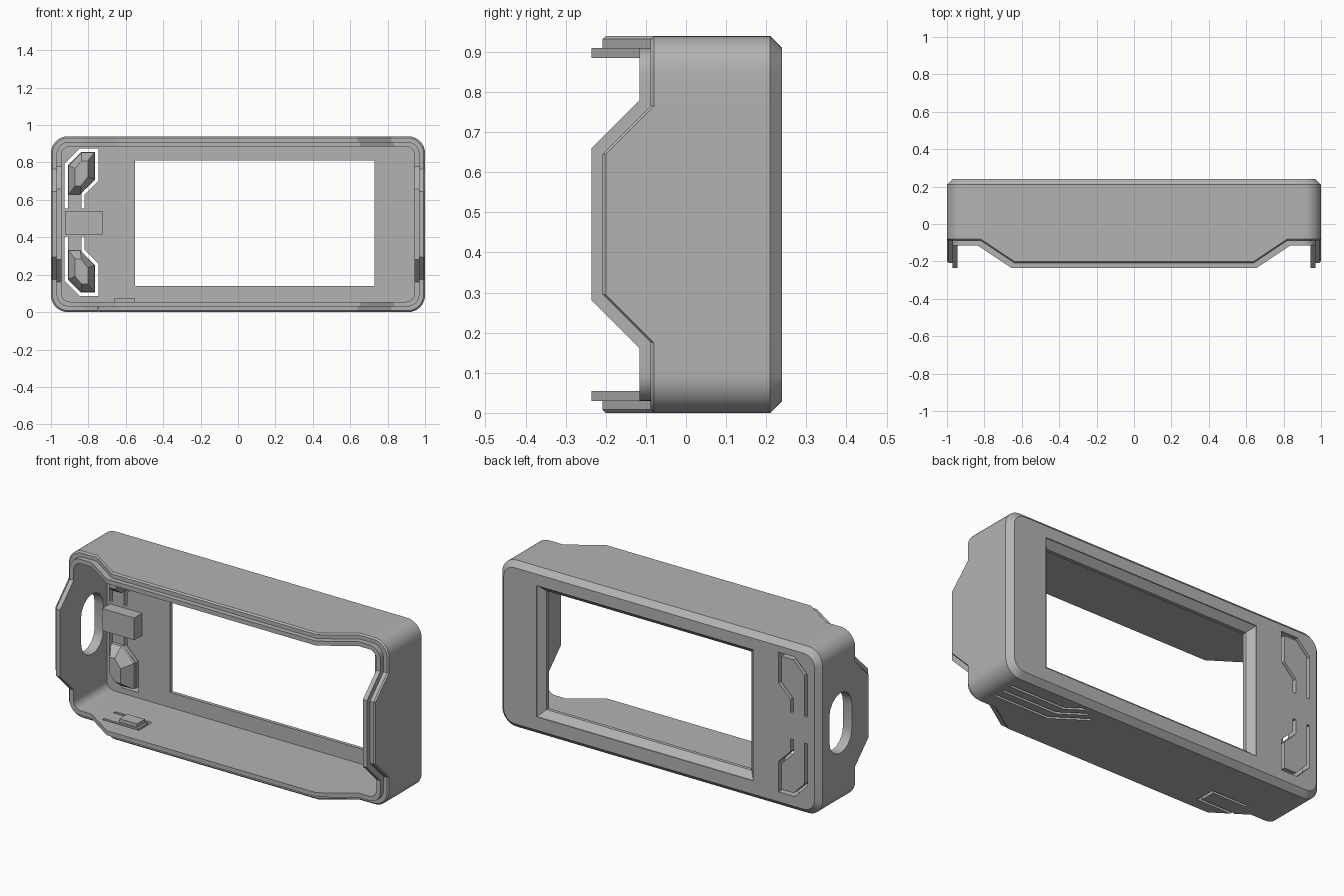
import bpy, bmesh, math
from mathutils import Vector

if "Cube" in bpy.data.objects:
    bpy.data.objects.remove(bpy.data.objects["Cube"], do_unlink=True)

MID = 0.47          # middle height of the case
grey = bpy.data.materials.new("mid_grey")
grey.use_nodes = True
grey.diffuse_color = (0.45, 0.45, 0.45, 1)
grey.node_tree.nodes["Principled BSDF"].inputs["Base Color"].default_value = grey.diffuse_color


def loft(name, loops):
    """Closed solid through matching loops of points."""
    bm = bmesh.new()
    rings = [[bm.verts.new(p) for p in loop] for loop in loops]
    n = len(rings[0])
    for a, b in zip(rings, rings[1:]):
        for i in range(n):
            j = (i + 1) % n
            bm.faces.new((a[i], a[j], b[j], b[i]))
    bm.faces.new(rings[0])
    bm.faces.new(rings[-1])
    bmesh.ops.recalc_face_normals(bm, faces=bm.faces)
    mesh = bpy.data.meshes.new(name)
    bm.to_mesh(mesh)
    bm.free()
    mesh.materials.append(grey)
    obj = bpy.data.objects.new(name, mesh)
    bpy.context.collection.objects.link(obj)
    return obj


def ramp(v, low, high):
    return min(1, max(0, (high - v) / (high - low)))


def ring(inset, y=None, rim=0, shift=0):
    """Rounded rectangle; without y it follows the stepped front rim."""
    hx, hz, r = 1 - inset, MID - inset, 0.09 - inset * 0.8
    bx = [0.64 + shift, 0.82 + shift]
    bz = [0.175 + shift, 0.295 + shift]
    pts = []
    for k, (sx, sz) in enumerate([(1, 1), (-1, 1), (-1, -1), (1, -1)]):
        for i in range(9):
            a = math.pi / 2 * (k + i / 8)
            pts.append((sx * (hx - r) + r * math.cos(a), sz * (hz - r) + r * math.sin(a)))
        if k % 2 == 0:      # break points along the long edges
            pts += [(sx * x, sz * hz) for x in (bx[1], bx[0], -bx[0], -bx[1])]
        else:               # break points along the short edges
            pts += [(sx * hx, sz * z) for z in (bz[1], bz[0], -bz[0], -bz[1])]

    def depth(x, z):
        if y is not None:
            return y
        t = max(ramp(abs(x), *bx), ramp(abs(z), *bz))
        return -0.08 - 0.12 * t - rim
    return [(x, depth(x, z), z + MID) for x, z in pts]


def ribbon(path, w):
    """Outline of a constant-width strip along a 2D path, with mitred bends."""
    path = [Vector(p) for p in path]
    left, right = [], []
    for i, p in enumerate(path):
        d1 = (p - path[max(i - 1, 0)]).normalized()
        d2 = (path[min(i + 1, len(path) - 1)] - p).normalized()
        d1, d2 = (d1 if d1.length else d2), (d2 if d2.length else d1)
        n1, n2 = Vector((-d1.y, d1.x)), Vector((-d2.y, d2.x))
        m = (n1 + n2).normalized()
        m *= w / 2 / m.dot(n1)
        left.append(p + m)
        right.append(p - m)
    return left + right[::-1]


def along_y(pts, y):
    return [(x, y, z) for x, z in pts]


def along_z(pts, z):
    return [(x, y, z) for x, y in pts]


def rect(x0, x1, z0, z1, grow=0):
    return [(x0 - grow, z0 - grow), (x1 + grow, z0 - grow),
            (x1 + grow, z1 + grow), (x0 - grow, z1 + grow)]


def cut(target, cutter):
    mod = target.modifiers.new("cut", "BOOLEAN")
    mod.operation, mod.solver, mod.object = "DIFFERENCE", "EXACT", cutter
    bpy.context.view_layer.objects.active = target
    bpy.ops.object.modifier_apply(modifier=mod.name)
    bpy.data.objects.remove(cutter, do_unlink=True)


# Case shell: chamfered back, walls, stepped lip, inner floor
case = loft("case_shell", [
    ring(0.03, 0.24), ring(0, 0.21), ring(0), ring(0.008, rim=0.008),
    ring(0.03, rim=0.008), ring(0.03, rim=0.036, shift=0.014),
    ring(0.055, rim=0.036, shift=0.014), ring(0.055, 0.18)])

# Screen window, flared towards the back
window = (-0.55, 0.73, 0.14, 0.81)
cut(case, loft("window_cutter", [
    along_y(rect(*window), 0.1), along_y(rect(*window), 0.2),
    along_y(rect(*window, 0.035), 0.235), along_y(rect(*window, 0.035), 0.3)]))

# Slots round the two spring buttons, mirrored about the pivot height
slot = [(-0.918, 0.555), (-0.918, 0.79), (-0.843, 0.865), (-0.755, 0.865),
        (-0.755, 0.705), (-0.829, 0.632), (-0.829, 0.555)]
pad = [(-0.905, 0.63), (-0.905, 0.785), (-0.838, 0.852), (-0.768, 0.852),
       (-0.768, 0.71), (-0.842, 0.63)]
PIVOT = 0.48
for side, name in ((1, "upper"), (-1, "lower")):
    def flip(pts):
        return [(x, PIVOT + side * (z - PIVOT)) for x, z in pts]
    strip = flip(ribbon(slot, 0.018))
    cut(case, loft("button_slot_cutter", [along_y(strip, 0.1), along_y(strip, 0.3)]))
    cx = sum(p[0] for p in pad) / len(pad)
    cz = sum(p[1] for p in pad) / len(pad)
    top = [(cx + (x - cx) * 0.5, cz + (z - cz) * 0.6) for x, z in pad]
    loft(name + "_button_post", [along_y(flip(pad), 0.19), along_y(flip(pad), 0.16),
                                 along_y(flip(top), 0.1)])

# Bridge block over the button stems
block = rect(-0.925, -0.725, 0.415, 0.54)
loft("button_bridge", [along_y(block, 0.11), along_y(block, 0.19)])

# Rounded cable opening in one end wall
stadium = []
for i in range(18):
    a = math.pi * (i if i < 9 else i - 1) / 8
    if i >= 9:
        a = math.pi * (i - 1) / 8
    stadium.append((0.05 + 0.1 * math.cos(a),
                    MID + (0.07 if i < 9 else -0.07) + 0.1 * math.sin(a)))
cut(case, loft("cable_cutter", [[(x, y, z) for y, z in stadium] for x in (-1.1, -0.9)]))

# Bent grooves on the underside
for y, run in ((0.13, 0.06), (0.07, 0.09), (0.01, 0.12)):
    groove = ribbon([(0.9, y), (0.56, y), (0.56 - run * 1.45, y + run)], 0.016)
    cut(case, loft("groove_cutter", [along_z(groove, -0.05), along_z(groove, 0.03)]))

# Spring catch in the bottom wall
catch = ribbon([(-0.75, -0.13), (-0.53, -0.13), (-0.53, -0.03), (-0.75, -0.03)], 0.016)
cut(case, loft("catch_cutter", [along_z(catch, -0.05), along_z(catch, 0.1)]))
nub = rect(-0.66, -0.55, -0.115, -0.045)
loft("catch_nub", [along_z(nub, 0.045), along_z(nub, 0.075)])

# Smooth corners, crisp edges
bpy.ops.object.select_all(action="DESELECT")
case.select_set(True)
bpy.context.view_layer.objects.active = case
bpy.ops.object.shade_smooth_by_angle(angle=math.radians(25))
